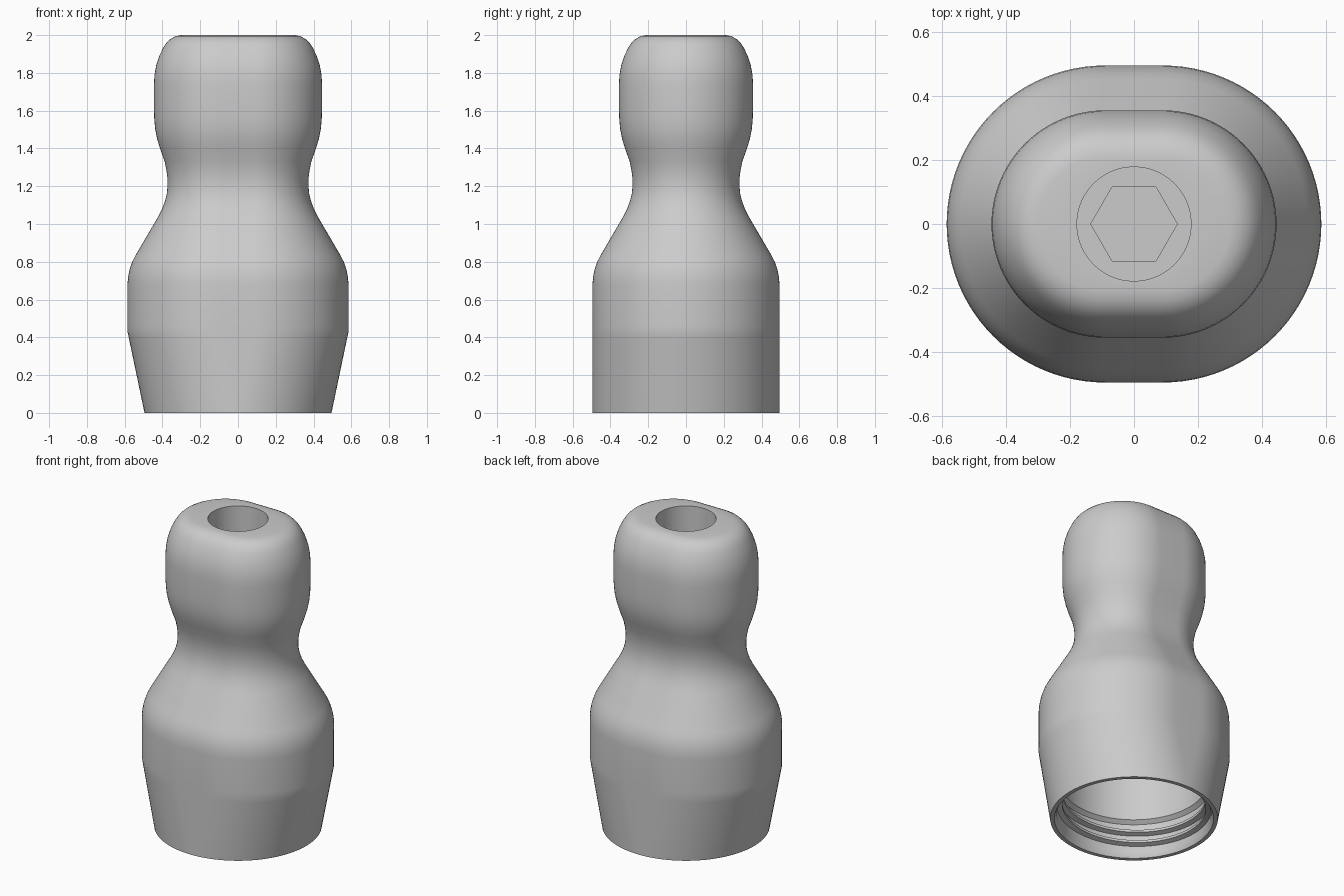
import bpy, bmesh, math

cube = bpy.data.objects.get("Cube")
if cube:
    bpy.data.objects.remove(cube, do_unlink=True)

mat = bpy.data.materials.new("matte_grey")
mat.use_nodes = True
GREY = (0.6, 0.6, 0.6, 1)
mat.diffuse_color = GREY
mat.node_tree.nodes["Principled BSDF"].inputs["Base Color"].default_value = GREY

SEG = 96           # steps around the body
HALF_FLAT = 0.09   # half length of the straight sides


def finish(name, bm):
    bmesh.ops.remove_doubles(bm, verts=bm.verts, dist=0.0001)
    bmesh.ops.recalc_face_normals(bm, faces=bm.faces)
    mesh = bpy.data.meshes.new(name)
    bm.to_mesh(mesh)
    bm.free()
    mesh.materials.append(mat)
    obj = bpy.data.objects.new(name, mesh)
    bpy.context.collection.objects.link(obj)
    bpy.ops.object.select_all(action='DESELECT')
    obj.select_set(True)
    bpy.context.view_layer.objects.active = obj
    bpy.ops.object.shade_smooth_by_angle(angle=math.radians(30))
    return obj


def ring(bm, r, z, flat=0.0, hexagon=False):
    """Circle, stadium or hexagon, all with matching vertex counts."""
    q = SEG // 4
    steps = ([(i, 1) for i in range(q + 1)] + [(i, -1) for i in range(q, 3 * q + 1)]
             + [(i, 1) for i in range(3 * q, SEG)])
    verts = []
    for i, side in steps:
        a = 2 * math.pi * i / SEG
        rad = r
        if hexagon:
            rad = r * math.cos(math.pi / 6) / math.cos(a % (math.pi / 3) - math.pi / 6)
        verts.append(bm.verts.new((side * flat + rad * math.cos(a), rad * math.sin(a), z)))
    return verts


def loft(bm, rings, closed=False):
    pairs = list(zip(rings, rings[1:]))
    if closed:
        pairs.append((rings[-1], rings[0]))
    for lo, hi in pairs:
        n = len(lo)
        for i in range(n):
            j = (i + 1) % n
            bm.faces.new((lo[i], lo[j], hi[j], hi[i]))


# Body: one continuous skin from the lower cavity, around the outside, into the top bore
bm = bmesh.new()
rings = [ring(bm, r, z) for r, z in
         [(0.43, 0.62), (0.43, 0.24), (0.455, 0.22), (0.455, 0.03), (0.47, 0.0)]]

# Tapered foot: round at the base, flat-sided higher up
for z in (0, 0.1, 0.2, 0.3, 0.4, 0.43):
    rings.append(ring(bm, 0.495, z, HALF_FLAT * z / 0.43))

# Shoulder, waist and head
outer = [(0.495, 0.46), (0.495, 0.68), (0.492, 0.72), (0.484, 0.76), (0.47, 0.8), (0.452, 0.835),
         (0.332, 1.04), (0.312, 1.08), (0.297, 1.12), (0.287, 1.16), (0.283, 1.2),
         (0.283, 1.24), (0.288, 1.28), (0.298, 1.33), (0.323, 1.4), (0.338, 1.45),
         (0.348, 1.5), (0.353, 1.55), (0.355, 1.6), (0.355, 1.74), (0.352, 1.79),
         (0.343, 1.84), (0.327, 1.89), (0.305, 1.935), (0.288, 1.96), (0.267, 1.98),
         (0.24, 1.994), (0.21, 2.0)]
rings += [ring(bm, r, z, HALF_FLAT) for r, z in outer]

# Top bore with a hexagonal socket in its floor
rings += [ring(bm, 0.178, 2.0), ring(bm, 0.178, 1.1),
          ring(bm, 0.135, 1.1, hexagon=True), ring(bm, 0.135, 0.85, hexagon=True)]
loft(bm, rings)
bm.faces.new(rings[0])
bm.faces.new(rings[-1])
finish("connector_body", bm)

# Internal screw thread: a trapezoid swept along a helix
bm = bmesh.new()
TURNS, PITCH, START = 2.25, 0.07, 0.045
count = int(SEG * TURNS)
sections = []
for i in range(count + 1):
    a = 2 * math.pi * i / SEG
    z = START + PITCH * i / SEG
    fade = min(1, i / 6, (count - i) / 6)
    crest = 0.458 - 0.033 * fade - 0.001
    sections.append([bm.verts.new((r * math.cos(a), r * math.sin(a), z + dz))
                     for r, dz in ((0.458, -0.018), (crest, -0.008), (crest, 0.008), (0.458, 0.018))])
loft(bm, sections)
bm.faces.new(sections[0])
bm.faces.new(sections[-1])
finish("internal_thread", bm)
